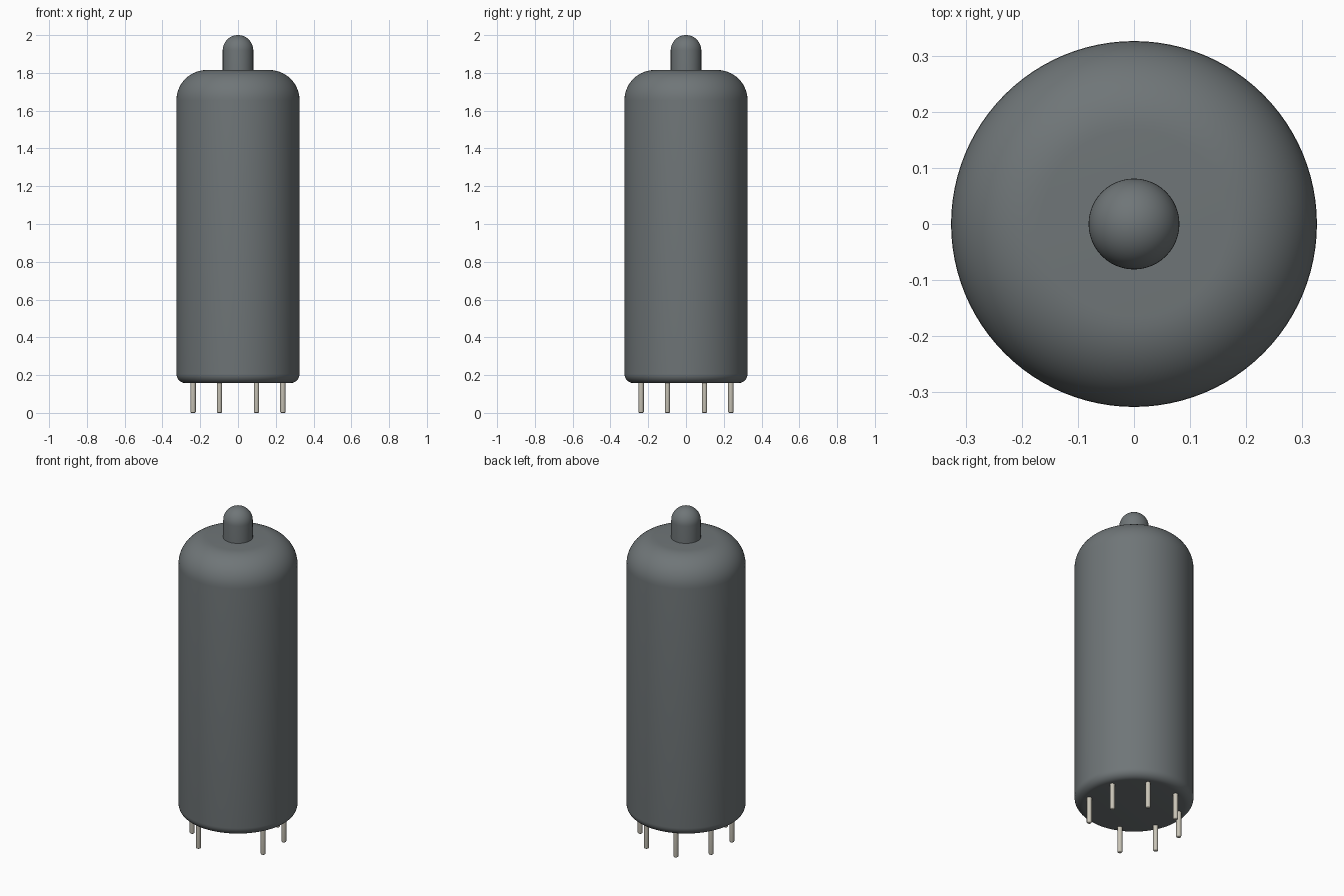
import bpy
import bmesh
from math import sin, cos, radians, pi

cube = bpy.data.objects.get("Cube")
if cube:
    bpy.data.objects.remove(cube, do_unlink=True)


def material(name, rgb):
    mat = bpy.data.materials.new(name)
    mat.use_nodes = True
    mat.diffuse_color = (*rgb, 1)
    bsdf = mat.node_tree.nodes["Principled BSDF"]
    bsdf.inputs["Base Color"].default_value = (*rgb, 1)
    bsdf.inputs["Roughness"].default_value = 0.5
    return mat


def arc(r, z, size, start, end, steps):
    """Quarter-turn profile points around the centre (r, z)."""
    angles = [radians(start + (end - start) * i / steps) for i in range(steps + 1)]
    return [(r + size * cos(a), z + size * sin(a)) for a in angles]


def lathe(name, profile, mat, sides, location=(0, 0, 0)):
    """Spin a profile of (radius, height) points around z."""
    bm = bmesh.new()
    verts = [bm.verts.new((max(r, 0), 0, z)) for r, z in profile]
    edges = [bm.edges.new(pair) for pair in zip(verts, verts[1:])]
    bmesh.ops.spin(bm, geom=verts + edges, cent=(0, 0, 0), axis=(0, 0, 1),
                   angle=2 * pi, steps=sides, use_merge=True)
    bmesh.ops.remove_doubles(bm, verts=bm.verts, dist=1e-5)
    bmesh.ops.recalc_face_normals(bm, faces=bm.faces)
    mesh = bpy.data.meshes.new(name)
    bm.to_mesh(mesh)
    bm.free()
    mesh.materials.append(mat)
    obj = bpy.data.objects.new(name, mesh)
    obj.location = location
    bpy.context.collection.objects.link(obj)
    bpy.ops.object.select_all(action="DESELECT")
    obj.select_set(True)
    bpy.context.view_layer.objects.active = obj
    bpy.ops.object.shade_smooth_by_angle(angle=radians(35))
    return obj


glass = material("smoky grey glass", (0.16, 0.18, 0.187))
metal = material("pale pin metal", (0.58, 0.55, 0.47))

# Glass envelope: small rounded foot, straight wall, broad rounded shoulder
RADIUS, BOTTOM, TOP, FOOT, SHOULDER = 0.326, 0.157, 1.815, 0.05, 0.16
envelope = [(0, BOTTOM)]
envelope += arc(RADIUS - FOOT, BOTTOM + FOOT, FOOT, -90, 0, 8)
envelope += arc(RADIUS - SHOULDER, TOP - SHOULDER, SHOULDER, 0, 90, 14)
envelope += [(0, TOP)]
lathe("glass_envelope", envelope, glass, 96)

# Sealed nipple on the crown
NIPPLE = 0.081
lathe("top_nipple", [(NIPPLE, TOP - 0.01)] + arc(0, 2 - NIPPLE, NIPPLE, 0, 90, 12),
      glass, 48)

# Pin ring: eight positions with one gap as the key
PIN, RING, GAP = 0.014, 0.257, 6
pin_profile = [(0, 0)] + arc(PIN - 0.006, 0.006, 0.006, -90, 0, 4) + [(PIN, BOTTOM + 0.01)]
for i in range(8):
    if i != GAP:
        a = radians(22.5 + 45 * i)
        lathe(f"pin_{i + 1}", pin_profile, metal, 16, (RING * cos(a), RING * sin(a), 0))
